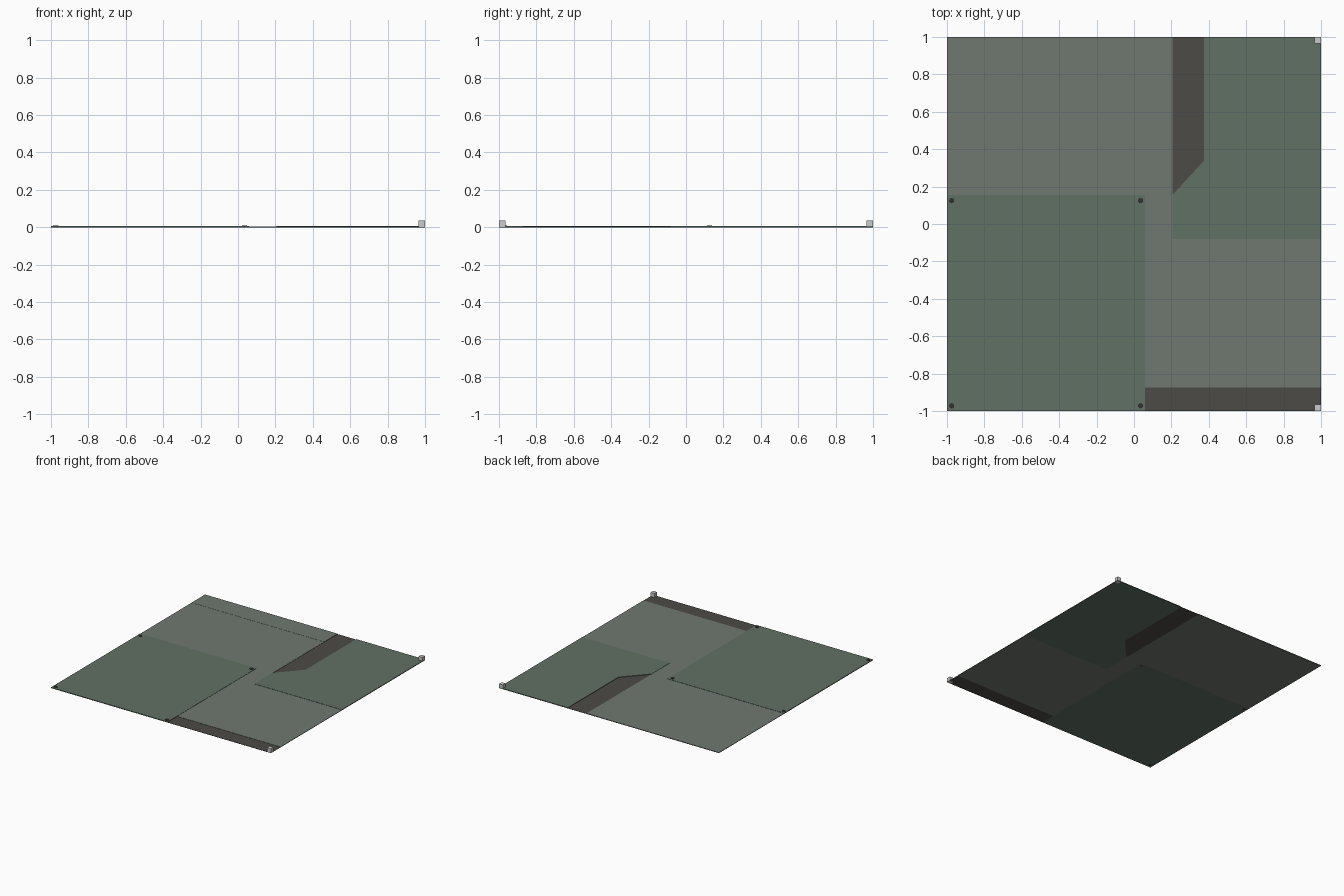
import bpy, bmesh

if "Cube" in bpy.data.objects:
    bpy.data.objects.remove(bpy.data.objects["Cube"])


def material(name, rgb):
    m = bpy.data.materials.new(name)
    m.diffuse_color = (*rgb, 1)
    m.use_nodes = True
    m.node_tree.nodes["Principled BSDF"].inputs["Base Color"].default_value = m.diffuse_color
    return m


GREEN = material("green_floor", (0.12, 0.165, 0.128))
GREY = material("grey_floor", (0.16, 0.19, 0.165))
DARK = material("dark_trim", (0.075, 0.07, 0.062))
BLACK = material("stud_black", (0.03, 0.03, 0.03))


def slab(name, outline, top, mat):
    """Thin floor panel: outline extruded from the ground up to top."""
    bm = bmesh.new()
    face = bm.faces.new([bm.verts.new((x, y, 0)) for x, y in outline])
    ext = bmesh.ops.extrude_face_region(bm, geom=[face])
    verts = [v for v in ext["geom"] if isinstance(v, bmesh.types.BMVert)]
    bmesh.ops.translate(bm, verts=verts, vec=(0, 0, top))
    bmesh.ops.recalc_face_normals(bm, faces=bm.faces)
    mesh = bpy.data.meshes.new(name)
    bm.to_mesh(mesh)
    bm.free()
    mesh.materials.append(mat)
    obj = bpy.data.objects.new(name, mesh)
    bpy.context.collection.objects.link(obj)


def rect(x0, x1, y0, y1):
    return [(x0, y0), (x1, y0), (x1, y1), (x0, y1)]


HI, MID, LOW = 0.006, 0.004, 0.002

# Raised green rooms
slab("green_floor_left", rect(-1, 0.06, -1, 0.155), HI, GREEN)
slab("green_floor_right", [(0.205, -0.08), (1, -0.08), (1, 1), (0.375, 1),
                           (0.375, 0.34), (0.205, 0.155)], HI, GREEN)

# Grey walkways
slab("grey_floor_back", rect(-1, 0.205, 0.155, 0.825), MID, GREY)
slab("grey_floor_back_strip", rect(-1, 0.205, 0.825, 1), MID + 0.001, GREY)
slab("grey_floor_front", [(0.06, -0.875), (1, -0.875), (1, -0.08), (0.205, -0.08),
                          (0.205, 0.155), (0.06, 0.155)], MID, GREY)

# Sunken dark strips
slab("dark_strip_back", [(0.205, 0.155), (0.375, 0.34), (0.375, 1), (0.205, 1)], LOW, DARK)
slab("dark_strip_front", rect(0.06, 1, -1, -0.875), LOW, DARK)

# Studs at the corners of the left room
for x in (-0.975, 0.035):
    for y in (-0.972, 0.125):
        bpy.ops.mesh.primitive_cylinder_add(vertices=12, radius=0.014, depth=0.01,
                                            location=(x, y, 0.005))
        stud = bpy.context.object
        stud.name = "corner_stud"
        stud.data.materials.append(BLACK)

# Corner blocks on the right side
for y in (-0.983, 0.983):
    bpy.ops.mesh.primitive_cube_add(size=1, location=(0.982, y, 0.0175))
    block = bpy.context.object
    block.name = "corner_block"
    block.scale = (0.034, 0.034, 0.035)
